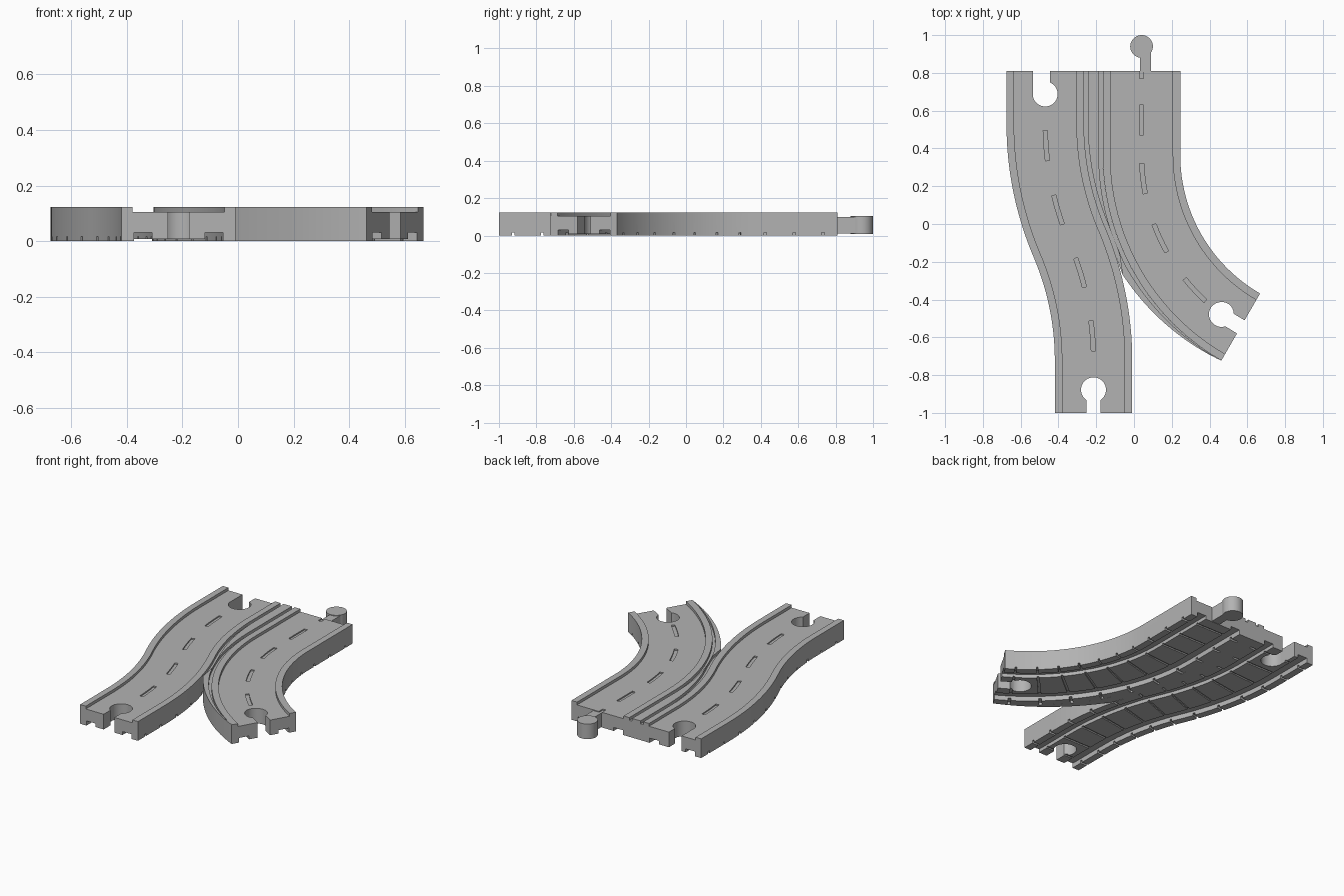
import bpy, bmesh
from math import sin, cos, acos, pi

HALF, FLOOR, TOP = 0.205, 0.105, 0.123   # road half width, road height, rim height

if "Cube" in bpy.data.objects:
    bpy.data.objects.remove(bpy.data.objects["Cube"])

grey = bpy.data.materials.new("grey plastic")
grey.use_nodes = True
grey.diffuse_color = (0.45, 0.45, 0.45, 1)
grey.node_tree.nodes["Principled BSDF"].inputs["Base Color"].default_value = grey.diffuse_color


def at(road, s, u):
    """Point at distance s along a road, u sideways; segments are (length, curvature)."""
    (x, y), segments = road
    a = 0.0
    for length, k in segments + [(1, 0)]:
        d = min(s, length)
        s -= d
        if k:
            x += (cos(a) - cos(a + k * d)) / k
            y -= (sin(a + k * d) - sin(a)) / k
            a += k * d
        else:
            x += d * sin(a)
            y -= d * cos(a)
    return x + u * cos(a), y + u * sin(a)


def loft(bm, rings):
    """Skin matching rings and cap both ends."""
    loops = [[bm.verts.new(p) for p in ring] for ring in rings]
    n = len(loops[0])
    for a, b in zip(loops, loops[1:]):
        for i in range(n):
            bm.faces.new((a[i], a[(i + 1) % n], b[(i + 1) % n], b[i]))
    bm.faces.new(loops[0])
    bm.faces.new(loops[-1])


def finish(name, bm):
    bmesh.ops.recalc_face_normals(bm, faces=bm.faces)
    mesh = bpy.data.meshes.new(name)
    bm.to_mesh(mesh)
    bm.free()
    mesh.materials.append(grey)
    ob = bpy.data.objects.new(name, mesh)
    bpy.context.collection.objects.link(ob)
    return ob


def smooth(ob):
    bpy.ops.object.select_all(action='DESELECT')
    ob.select_set(True)
    bpy.context.view_layer.objects.active = ob
    bpy.ops.object.shade_smooth_by_angle(angle=0.5)


def carve(ob, bm):
    cutter = finish("cutter", bm)
    cutter.hide_render = True
    mod = ob.modifiers.new("carve", 'BOOLEAN')
    mod.operation, mod.solver, mod.object = 'DIFFERENCE', 'EXACT', cutter
    bpy.context.view_layer.update()
    ob_eval = ob.evaluated_get(bpy.context.evaluated_depsgraph_get())
    mesh = bpy.data.meshes.new_from_object(ob_eval)
    ob.modifiers.clear()
    ob.data = mesh
    bpy.data.objects.remove(cutter)


def bar(bm, road, s0, s1, half, z0, z1, steps=1):
    """Bar following the road."""
    rings = []
    for i in range(steps + 1):
        s = s0 + (s1 - s0) * i / steps
        l, r = at(road, s, -half), at(road, s, half)
        rings.append([(*l, z0), (*r, z0), (*r, z1), (*l, z1)])
    loft(bm, rings)


def keyhole(bm, road, from_end, u0, u1):
    """Round socket with a slot opening to the end of the road."""
    r, depth, total = 0.066, 0.122, length_of(road)
    a0, a1 = -acos(u1 / r), 2 * pi - acos(u0 / r)
    pts = [(r * cos(a0 + (a1 - a0) * i / 32), depth + r * sin(a0 + (a1 - a0) * i / 32))
           for i in range(33)]
    pts += [(u0, -0.03), (u1, -0.03)]
    flat = [at(road, total - d if from_end else d, u) for u, d in pts]
    loft(bm, [[(*p, z) for p in flat] for z in (-0.05, 0.2)])


def length_of(road):
    return sum(length for length, k in road[1])


def build_road(name, road, dashes, sockets):
    total = length_of(road)
    # Rims on top, wheel grooves underneath
    side = [(0.095, 0.008), (0.095, 0.03), (0.16, 0.03), (0.16, 0), (HALF, 0),
            (HALF, TOP), (0.165, TOP), (0.165, FLOOR)]
    profile = side + [(-u, z) for u, z in reversed(side)]
    bm = bmesh.new()
    stations, start = [0.0], 0.0
    for length, k in road[1]:
        n = 24 if k else 1
        stations += [start + length * (i + 1) / n for i in range(n)]
        start += length
    loft(bm, [[(*at(road, s, u), z) for u, z in profile] for s in stations])
    ob = finish(name, bm)
    # Lane dashes
    bm = bmesh.new()
    for s in dashes:
        bar(bm, road, s - 0.08, s + 0.08, 0.011, FLOOR - 0.008, 0.2, 4)
    carve(ob, bm)
    # Cross slots on the underside
    bm = bmesh.new()
    count = round(total / 0.15)
    for i in range(count):
        s = total * (i + 0.5) / count
        bar(bm, road, s - 0.007, s + 0.007, HALF + 0.02, -0.05, 0.016)
    carve(ob, bm)
    # Connector sockets
    for socket in sockets:
        bm = bmesh.new()
        keyhole(bm, road, *socket)
        carve(ob, bm)
    smooth(ob)


swerve = ((-0.47, 0.81), [(0.28, 0), (0.644, 1 / 1.6), (0.644, -1 / 1.6), (0.276, 0)])
bend = ((0.04, 0.81), [(0.446, 0), (1.05 * pi / 3, 1 / 1.05)])

build_road("swerving_road", swerve, [0.395, 0.742, 1.095, 1.437],
           [(False, -0.0659, 0.024), (True, -0.038, 0.038)])
build_road("bending_road", bend, [-0.04, 0.26, 0.57, 0.9, 1.233], [(True, -0.04, 0.04)])


# Web and raised ridge between the roads, tapering along the bend
def middle(name, z0, z1, gap):
    bm = bmesh.new()
    split_a, split_b, end = 1.07, 0.948, length_of(bend)
    rings = []
    for i in range(33):
        t = i / 32
        rings.append((at(swerve, split_a * t, HALF + gap),
                      at(bend, split_b * t, -HALF - gap)))
    for i in range(1, 25):
        t = i / 24
        s, w = split_b + (end - split_b) * t, 0.059 * (1 - t) + 0.001
        rings.append((at(bend, s, -HALF - w), at(bend, s, -HALF - min(gap, w * 0.35))))
    loft(bm, [[(*l, z0), (*r, z0), (*r, z1), (*l, z1)] for l, r in rings])
    smooth(finish(name, bm))


middle("middle_web", 0, FLOOR, 0)
middle("middle_ridge", FLOOR - 0.01, TOP, 0.021)

# Connector peg with its neck
bm = bmesh.new()
ring = [(0.04 + 0.06 * cos(i * pi / 20), 0.94 + 0.06 * sin(i * pi / 20)) for i in range(40)]
loft(bm, [[(*p, z) for p in ring] for z in (0.008, 0.104)])
caps = [e for e in bm.edges if abs(e.verts[0].co.z - e.verts[1].co.z) < 1e-5]
bmesh.ops.bevel(bm, geom=caps, offset=0.008, segments=2, affect='EDGES', profile=0.5)
smooth(finish("connector_peg", bm))

bm = bmesh.new()
loft(bm, [[(0.032, y, 0.01), (0.09, y, 0.01), (0.09, y, 0.1), (0.032, y, 0.1)]
          for y in (0.805, 0.93)])
finish("connector_neck", bm)
